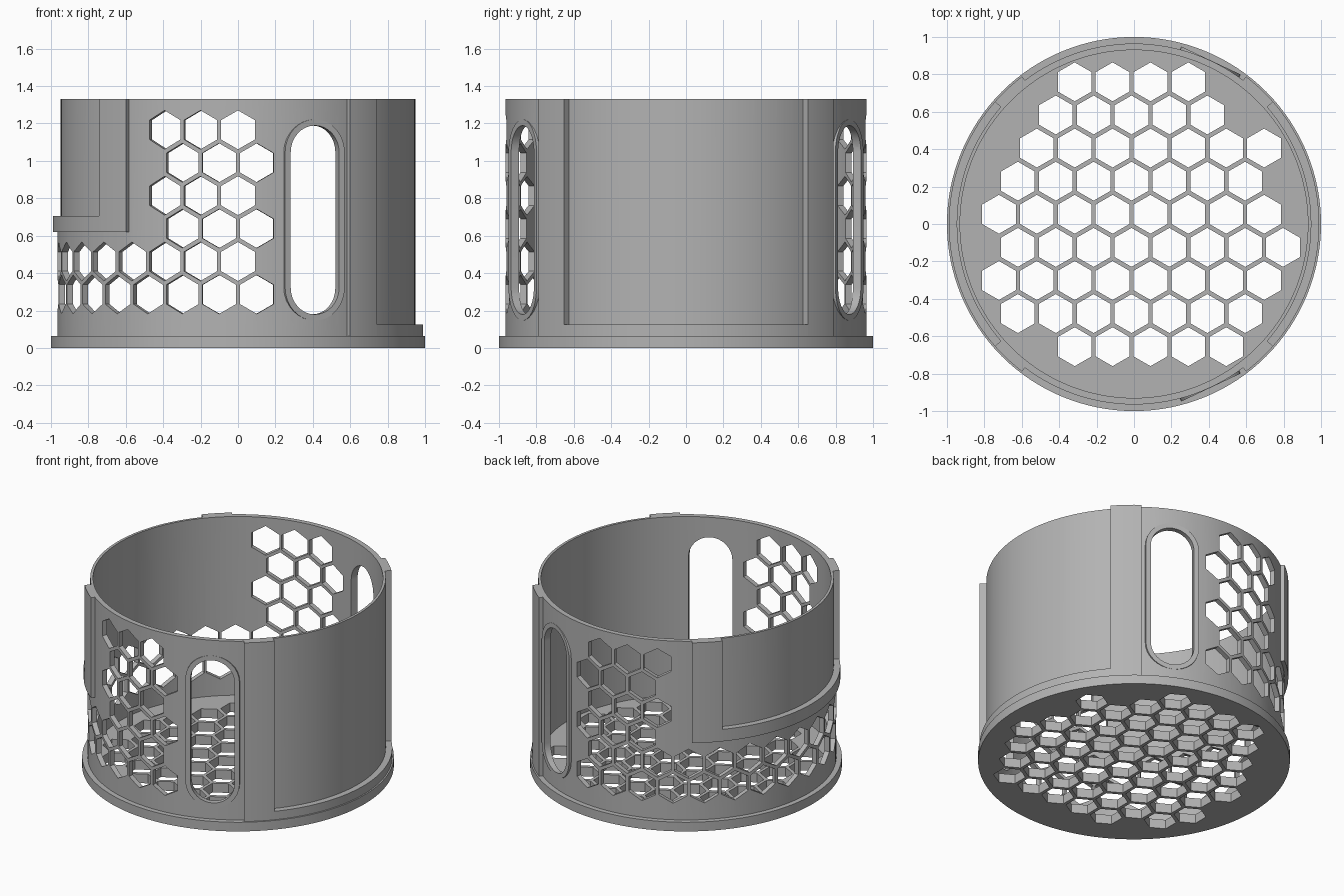
import bpy
import bmesh
from math import radians, cos, sin, pi
from mathutils import Matrix, Vector

cube = bpy.data.objects.get("Cube")
if cube:
    bpy.data.objects.remove(cube)

grey = bpy.data.materials.new("mid_grey")
grey.use_nodes = True
colour = (0.45, 0.45, 0.45, 1)
grey.diffuse_color = colour
grey.node_tree.nodes["Principled BSDF"].inputs["Base Color"].default_value = colour

TOP, FLOOR = 1.33, 0.065
R_IN, R_PANEL, R_WALL, R_FRAME = 0.93, 0.948, 0.965, 0.99
HEX = 0.104


def make(name, bm):
    bmesh.ops.recalc_face_normals(bm, faces=bm.faces)
    mesh = bpy.data.meshes.new(name)
    bm.to_mesh(mesh)
    bm.free()
    mesh.materials.append(grey)
    ob = bpy.data.objects.new(name, mesh)
    bpy.context.collection.objects.link(ob)
    return ob


def prism(bm, outline, low, high, matrix=Matrix(), hole=None):
    """Extrude a closed outline; an optional matching hole makes it a ring."""
    def ring(points, h):
        return [bm.verts.new(matrix @ Vector((x, y, h))) for x, y in points]

    def bridge(a, b):
        for i in range(len(a)):
            j = (i + 1) % len(a)
            bm.faces.new((a[i], a[j], b[j], b[i]))

    lo, hi = ring(outline, low), ring(outline, high)
    bridge(lo, hi)
    if hole:
        hlo, hhi = ring(hole, low), ring(hole, high)
        bridge(hlo, hhi)
        bridge(lo, hlo)
        bridge(hi, hhi)
    else:
        bm.faces.new(lo)
        bm.faces.new(hi)


def circle(r, n, cx=0, cy=0, turn=0):
    return [(cx + r * cos(turn + 2 * pi * i / n), cy + r * sin(turn + 2 * pi * i / n))
            for i in range(n)]


def stadium(r, half_len, n=16):
    right = [(r * cos(pi * i / n), half_len + r * sin(pi * i / n)) for i in range(n + 1)]
    return right + [(-x, -y) for x, y in right]


def sector(a0, a1, r0, r1, n=40):
    arc = [radians(a0 + (a1 - a0) * i / n) for i in range(n + 1)]
    return [(r1 * cos(a), r1 * sin(a)) for a in arc] + \
           [(r0 * cos(a), r0 * sin(a)) for a in reversed(arc)]


def outward(angle, z):
    """Local x along the wall, y up, z away from the axis."""
    a = radians(angle)
    m = Matrix(((-sin(a), 0, cos(a)), (cos(a), 0, sin(a)), (0, 1, 0))).to_4x4()
    return Matrix.Translation((0, 0, z)) @ m


def cut(ob, bm):
    cutter = make("cutter", bm)
    mod = ob.modifiers.new("cut", 'BOOLEAN')
    mod.object = cutter
    mod.solver = 'EXACT'
    graph = bpy.context.evaluated_depsgraph_get()
    result = bpy.data.meshes.new_from_object(ob.evaluated_get(graph))
    ob.modifiers.clear()
    ob.data = result
    bpy.data.objects.remove(cutter)


parts = []

# Base disc with its honeycomb grille: (first column, count) for each row
bm = bmesh.new()
prism(bm, circle(1.0, 128), 0, FLOOR)
base = make("base_disc", bm)
parts.append(base)
bm = bmesh.new()
rows = [(2, 4), (1, 5), (1, 7), (0, 7), (0, 8), (0, 8), (0, 8), (0, 7), (2, 5)]
for r, (first, count) in enumerate(rows):
    for k in range(first, first + count):
        x = -0.722 + 0.2025 * (k + 0.5 * (r % 2))
        prism(bm, circle(HEX, 6, x, 0.76 - 0.177 * r, pi / 6), -0.1, 0.2)
cut(base, bm)

# Cylindrical wall
bm = bmesh.new()
prism(bm, circle(R_WALL, 128), 0.03, TOP, hole=circle(R_IN, 128))
wall = make("wall", bm)
parts.append(wall)

# Wall openings: honeycomb, two long slots and two shallow panel recesses
bm = bmesh.new()
for r in range(6):
    count = (17, 16)[r] if r < 2 else 3
    start = 6 if r % 2 == 0 else 0
    angles = {start - 12 * k for k in range(count)}
    if r > 1:
        angles |= {-180 - a for a in angles}
    for a in sorted(angles):
        prism(bm, circle(HEX, 6, turn=pi / 6), 0.85, 1.1, outward(a - 90, 0.286 + 0.176 * r))
SLOT_Z, SLOT_R, SLOT_HALF = 0.684, 0.143, 0.362
slot_angles = {"front": -64.8, "back": 64.8}
for a in slot_angles.values():
    prism(bm, stadium(SLOT_R, SLOT_HALF), 0.8, 1.1, outward(a, SLOT_Z))
INNER, OUTER = 41.3, 52.8
sides = (("left", 0, 0.06, 0.125), ("right", 180, 0.62, 0.705))
for _, mid, _, shelf in sides:
    prism(bm, sector(mid - INNER, mid + INNER, R_PANEL, 1.1), shelf, 1.5)
cut(wall, bm)

# Flat raised rims round the slots
for name, a in slot_angles.items():
    bm = bmesh.new()
    prism(bm, stadium(SLOT_R + 0.033, SLOT_HALF), 0.935, 0.966, outward(a, SLOT_Z),
          hole=stadium(SLOT_R, SLOT_HALF))
    parts.append(make(name + "_slot_rim", bm))

# U-shaped frames round the recessed panels: two uprights and a ledge
for name, mid, low, shelf in sides:
    bm = bmesh.new()
    for s in (-1, 1):
        prism(bm, sector(mid + s * INNER, mid + s * OUTER, 0.955, R_FRAME, 8), low, TOP)
    prism(bm, sector(mid - INNER, mid + INNER, 0.94, R_FRAME), low, shelf)
    parts.append(make(name + "_panel_frame", bm))

# Smooth the curves, keep the edges sharp
bpy.ops.object.select_all(action='DESELECT')
for ob in parts:
    ob.select_set(True)
bpy.context.view_layer.objects.active = wall
bpy.ops.object.shade_smooth_by_angle(angle=radians(25))
